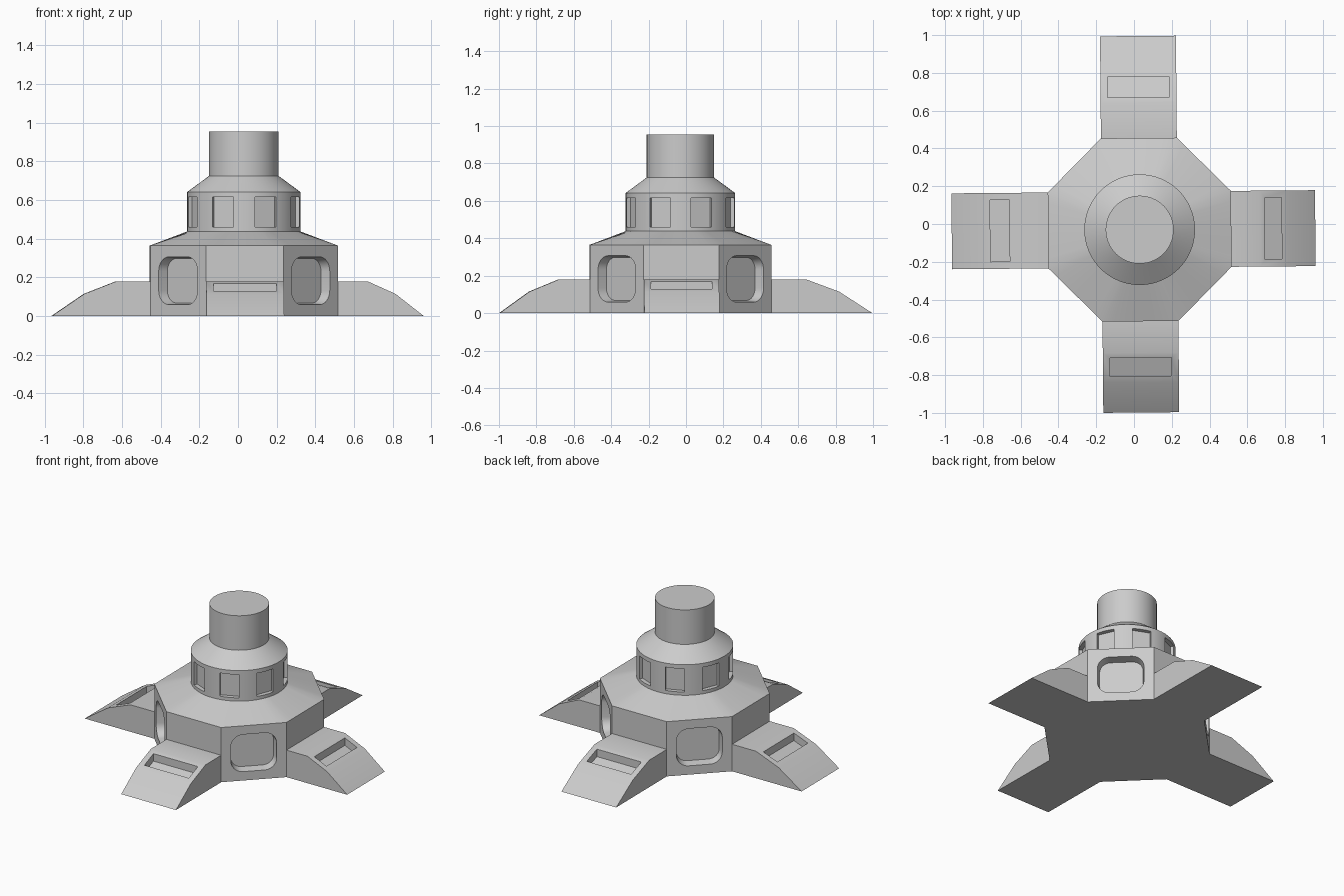
import bpy, bmesh, math
from mathutils import Matrix, Vector

if "Cube" in bpy.data.objects:
    bpy.data.objects.remove(bpy.data.objects["Cube"])

CENTRE = Matrix.Translation((0.03, -0.03, 0)) @ Matrix.Rotation(math.radians(0.5), 4, 'Z')
APOTHEM = 0.485


def turned(deg):
    return CENTRE @ Matrix.Rotation(math.radians(deg), 4, 'Z')


def loft(name, rings, matrix):
    """Closed solid through a series of rings with equal point counts."""
    bm = bmesh.new()
    loops = [[bm.verts.new(matrix @ Vector(p)) for p in ring] for ring in rings]
    n = len(loops[0])
    for a, b in zip(loops, loops[1:]):
        for i in range(n):
            j = (i + 1) % n
            bm.faces.new((a[i], a[j], b[j], b[i]))
    bm.faces.new(loops[0][::-1])
    bm.faces.new(loops[-1])
    bmesh.ops.recalc_face_normals(bm, faces=bm.faces)
    mesh = bpy.data.meshes.new(name)
    bm.to_mesh(mesh)
    bm.free()
    ob = bpy.data.objects.new(name, mesh)
    bpy.context.collection.objects.link(ob)
    return ob


def activate(ob):
    bpy.ops.object.select_all(action='DESELECT')
    ob.select_set(True)
    bpy.context.view_layer.objects.active = ob


def cut(ob, cutter):
    mod = ob.modifiers.new("cut", 'BOOLEAN')
    mod.operation, mod.solver, mod.object = 'DIFFERENCE', 'EXACT', cutter
    activate(ob)
    bpy.ops.object.modifier_apply(modifier=mod.name)
    bpy.data.objects.remove(cutter)


def smooth(ob):
    activate(ob)
    bpy.ops.object.shade_smooth_by_angle(angle=math.radians(30))


def circle(r, z, n=64):
    return [(r * math.cos(2 * math.pi * i / n), r * math.sin(2 * math.pi * i / n), z)
            for i in range(n)]


def octagon(z, n=64):
    pts = []
    for i in range(n):
        a = 360 * i / n
        off = (a + 22.5) % 45 - 22.5
        r = APOTHEM / math.cos(math.radians(off))
        pts.append((r * math.cos(math.radians(a)), r * math.sin(math.radians(a)), z))
    return pts


def rounded_rect(x, hw, hh, zc, rad, seg=8):
    pts = []
    for q, (sy, sz) in enumerate(((1, 1), (-1, 1), (-1, -1), (1, -1))):
        for k in range(seg + 1):
            a = math.pi / 2 * (q + k / seg)
            pts.append((x, sy * (hw - rad) + rad * math.cos(a),
                        zc + sz * (hh - rad) + rad * math.sin(a)))
    return pts


def prism(name, profile, half, matrix):
    """Side profile (x, z) extruded across y."""
    return loft(name, [[(x, s * half, z) for x, z in profile] for s in (-1, 1)], matrix)


# Octagonal body, sloped roof, turret and chimney in one loft
body = loft("tower_body", [octagon(0), octagon(0.365), circle(0.293, 0.438),
                           circle(0.293, 0.642), circle(0.18, 0.725),
                           circle(0.18, 0.955)], CENTRE)

# Rounded recesses on the diagonal walls
for k in range(4):
    rings = [rounded_rect(APOTHEM + d, 0.141 + t, 0.124 + t, 0.183, 0.075 + t)
             for d, t in ((0.05, 0.008), (-0.055, -0.009))]
    cut(body, loft("wall_recess", rings, turned(45 + 90 * k)))

# Square windows round the turret
for k in range(8):
    box = [(0.265, 0.46), (0.35, 0.46), (0.35, 0.615), (0.265, 0.615)]
    cut(body, prism("turret_window", box, 0.059, turned(22.5 + 45 * k)))
smooth(body)

# Four sloping buttress legs with slots
for name, deg, reach in (("right_leg", 0, 0.93), ("back_leg", 90, 1.025),
                         ("left_leg", 180, 0.995), ("front_leg", 270, 0.968)):
    def u(f):
        return APOTHEM + f * (reach - APOTHEM)

    def top(f):
        return 0.18 - 0.065 * (f - 0.345) / 0.325

    profile = [(0.48, 0), (u(1), 0), (u(0.67), top(0.67)), (u(0.345), 0.18), (0.48, 0.18)]
    leg = prism(name, profile, 0.2009, turned(deg))
    slot = [(u(0.4), top(0.4) - 0.05), (u(0.6), top(0.6) - 0.05), (u(0.6), 0.3), (u(0.4), 0.3)]
    cut(leg, prism("leg_slot", slot, 0.163, turned(deg)))
    smooth(leg)
